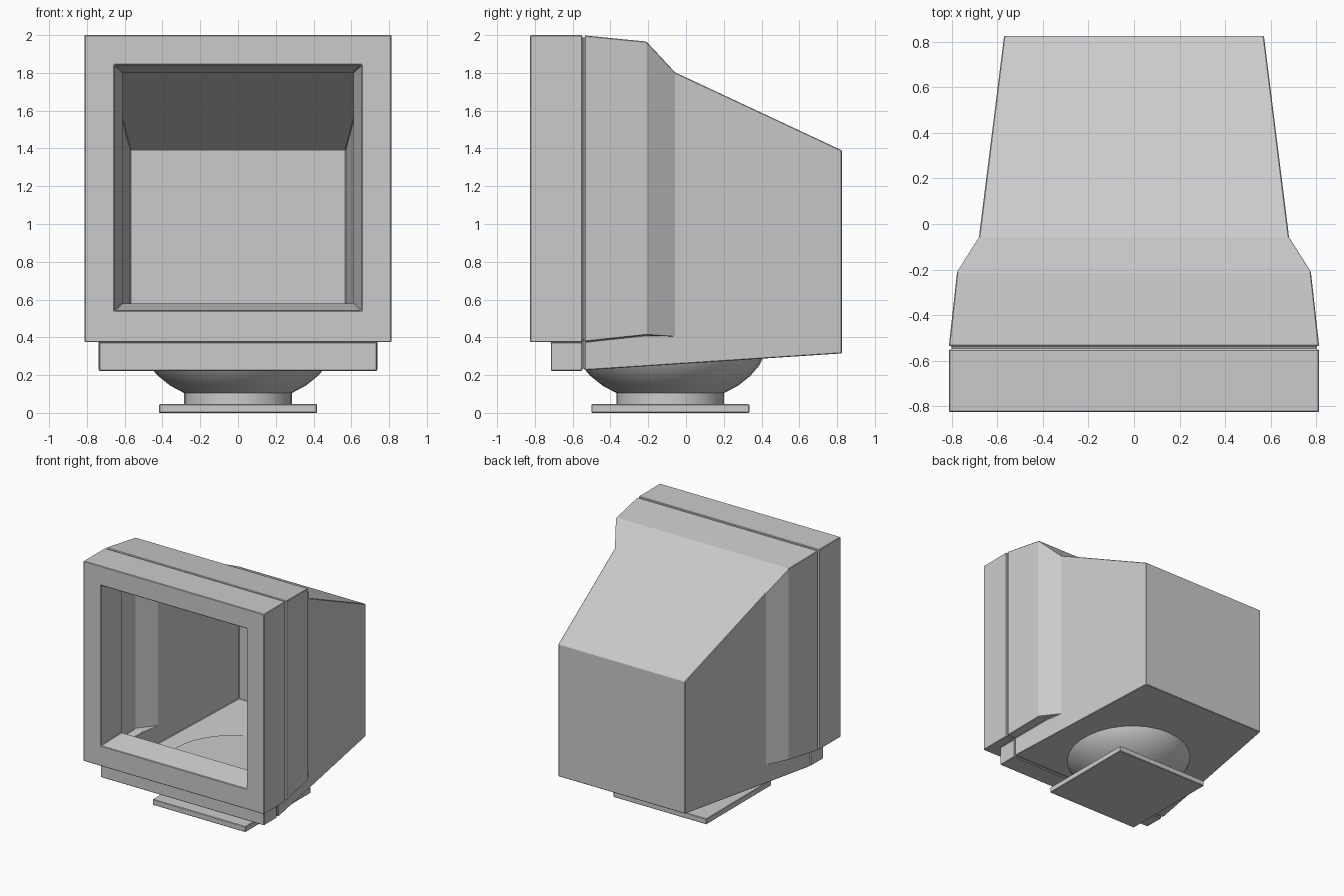
import bpy, bmesh, math

if "Cube" in bpy.data.objects:
    bpy.data.objects.remove(bpy.data.objects["Cube"])


def finish(name, bm, bevel=0.0, smooth=False):
    bmesh.ops.remove_doubles(bm, verts=bm.verts[:], dist=0.0005)
    bmesh.ops.recalc_face_normals(bm, faces=bm.faces[:])
    me = bpy.data.meshes.new(name)
    bm.to_mesh(me)
    bm.free()
    ob = bpy.data.objects.new(name, me)
    bpy.context.collection.objects.link(ob)
    if bevel:
        m = ob.modifiers.new("edge_softening", 'BEVEL')
        m.width = bevel
        m.segments = 1
        m.limit_method = 'ANGLE'
        m.angle_limit = math.radians(40)
    if smooth:
        bpy.context.view_layer.objects.active = ob
        ob.select_set(True)
        bpy.ops.object.shade_smooth_by_angle(angle=math.radians(30))
        ob.select_set(False)
    return ob


def ring(bm, y, half):
    """Closed loop at depth y from right-hand (x, z) points, mirrored in x."""
    pts = half + [(-x, z) for x, z in reversed(half)]
    return [bm.verts.new((x, y, z)) for x, z in pts]


def bridge(bm, r0, r1):
    n = len(r0)
    for i in range(n):
        j = (i + 1) % n
        bm.faces.new((r0[i], r0[j], r1[j], r1[i]))


def section(bm, y, a, w, zb, zs, zt):
    # narrow lower part (a) with a wider collar (w) above the ledge zs
    return ring(bm, y, [(a, zb), (a, zs), (w, zs), (w, zt)])


# Rear housing: stepped cross-sections lofted front to back, closed at the rear
bm = bmesh.new()
g = 0.012
stations = [
    (-0.550, 0.738 - g, 0.812 - g, 0.222 + g, 0.375 + g, 2.0 - g),
    (-0.535, 0.738 - g, 0.812 - g, 0.222 + g, 0.375 + g, 2.0 - g),
    (-0.535, 0.738, 0.812, 0.226, 0.377, 1.998),
    (-0.210, 0.698, 0.776, 0.247, 0.412, 1.966),
    (-0.058, 0.680, 0.680, 0.257, 0.405, 1.803),
    (0.825, 0.570, 0.570, 0.315, 0.405, 1.390),
]
rings = [section(bm, *s) for s in stations]
for r0, r1 in zip(rings, rings[1:]):
    bridge(bm, r0, r1)
bm.faces.new(rings[-1])

# Front bezel and chin share the shell, separated from the housing by a groove
back = section(bm, -0.55, 0.735, 0.812, 0.222, 0.375, 2.0)
mid = section(bm, -0.715, 0.735, 0.812, 0.222, 0.375, 2.0)
bridge(bm, rings[0], back)
bridge(bm, back, mid)
bm.faces.new((mid[0], mid[1], mid[6], mid[7]))
front = ring(bm, -0.825, [(0.812, 0.375), (0.812, 2.0)])
outer = [mid[2], mid[3], mid[4], mid[5]]
for i in range(3):
    bm.faces.new((outer[i], outer[i + 1], front[i + 1], front[i]))
bm.faces.new((front[3], front[0], mid[2], mid[1], mid[6], mid[5]))

# Screen opening with a tapered lip running inward
opening = ring(bm, -0.825, [(0.655, 0.54), (0.655, 1.843)])
lip = ring(bm, -0.62, [(0.612, 0.58), (0.612, 1.803)])
bridge(bm, front, opening)
bridge(bm, opening, lip)
finish("monitor_shell", bm, bevel=0.004)

# Swivel bowl and neck: a turned profile
bm = bmesh.new()
profile = [(0.285, 0.04), (0.285, 0.105), (0.36, 0.145), (0.425, 0.197),
           (0.47, 0.25), (0.49, 0.29)]
N = 32
loops = [[bm.verts.new((r * math.cos(2 * math.pi * i / N),
                        -0.083 + r * math.sin(2 * math.pi * i / N), z))
          for i in range(N)] for r, z in profile]
for r0, r1 in zip(loops, loops[1:]):
    bridge(bm, r0, r1)
bm.faces.new(loops[0])
bm.faces.new(loops[-1])
finish("swivel_bowl", bm, smooth=True)

# Square foot plate
bm = bmesh.new()
bmesh.ops.create_cube(bm, size=1)
for v in bm.verts:
    v.co = (v.co.x * 0.836, v.co.y * 0.836 - 0.083, (v.co.z + 0.5) * 0.046)
finish("foot_plate", bm, bevel=0.004)
